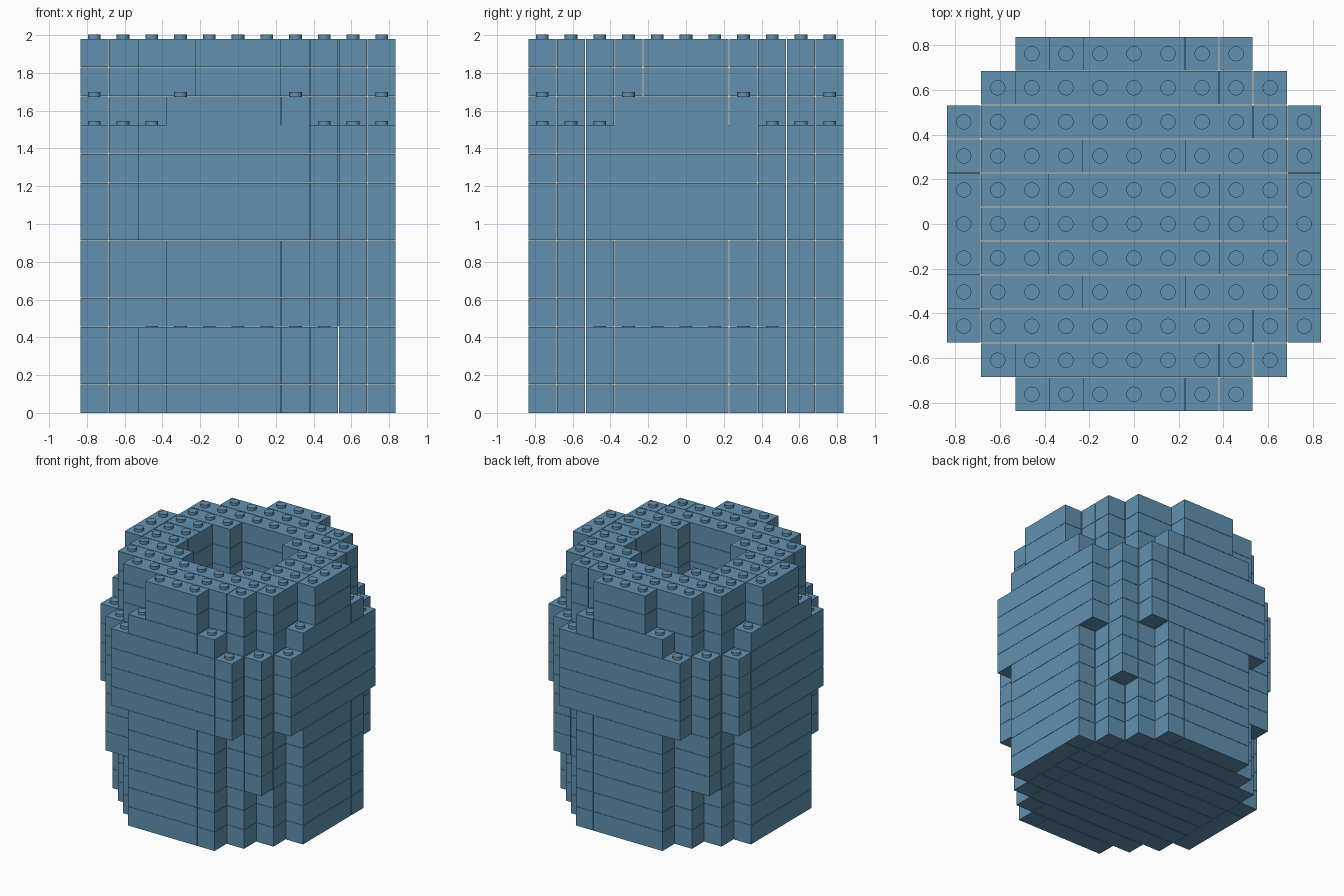
import bpy
import bmesh
import math
from mathutils import Matrix, Vector

if "Cube" in bpy.data.objects:
    bpy.data.objects.remove(bpy.data.objects["Cube"], do_unlink=True)

PITCH = 0.1522       # stud spacing
RISE = 0.1525        # course height
GAP = 0.004          # clearance between bricks
STUD_R, STUD_H = 0.034, 0.022
LENGTHS = (8, 6, 4, 3, 2, 1)

# One flat colour
blue = bpy.data.materials.new("dusty_blue")
blue.use_nodes = True
colour = (0.12, 0.285, 0.43, 1)
blue.diffuse_color = colour
blue.node_tree.nodes["Principled BSDF"].inputs["Base Color"].default_value = colour

# Barrel shape per course: (number of courses, outer radius squared, cavity radius squared)
BANDS = [(3, 29, -1), (3, 32, 10), (1, 34, 10), (2, 34, 13), (1, 34, 10),
         (1, 29, 5), (2, 26, 5)]
courses = []
for count, outer, inner in BANDS:
    cells = {(x, y) for x in range(-5, 6) for y in range(-5, 6)
             if inner < x * x + y * y <= outer}
    courses += [cells] * count


def lay_bricks(cells):
    """Cover cells with long bricks: along y on both sides, along x elsewhere."""
    free = set(cells)
    order = sorted(free, key=lambda c: (abs(c[0]) != 5, c[1], c[0]))
    for x, y in order:
        if (x, y) not in free:
            continue
        dx, dy = (0, 1) if abs(x) == 5 else (1, 0)
        for n in LENGTHS:
            run = [(x + dx * i, y + dy * i) for i in range(n)]
            if all(c in free for c in run):
                free.difference_update(run)
                yield run[0], run[-1]
                break


def add_brick(bm, first, last, z):
    size = Vector(((last[0] - first[0] + 1) * PITCH - GAP,
                   (last[1] - first[1] + 1) * PITCH - GAP, RISE - GAP / 2))
    centre = Vector(((first[0] + last[0]) * PITCH / 2,
                     (first[1] + last[1]) * PITCH / 2, z + size.z / 2))
    bmesh.ops.create_cube(bm, size=1, matrix=Matrix.LocRotScale(centre, None, size))


def add_stud(bm, cell, z):
    spot = Vector((cell[0] * PITCH, cell[1] * PITCH, z + STUD_H / 2 - GAP / 2))
    bmesh.ops.create_cone(bm, cap_ends=True, segments=24, radius1=STUD_R, radius2=STUD_R,
                          depth=STUD_H, matrix=Matrix.Translation(spot))


def finish(bm, name):
    mesh = bpy.data.meshes.new(name)
    bm.to_mesh(mesh)
    bm.free()
    mesh.materials.append(blue)
    obj = bpy.data.objects.new(name, mesh)
    bpy.context.collection.objects.link(obj)
    return obj


# Stack the courses, with studs wherever no brick sits above
for level, cells in enumerate(courses):
    bm = bmesh.new()
    for first, last in lay_bricks(cells):
        add_brick(bm, first, last, level * RISE)
    finish(bm, f"brick_course_{level + 1:02d}")

    above = courses[level + 1] if level + 1 < len(courses) else set()
    exposed = cells - above
    if exposed:
        bm = bmesh.new()
        for cell in sorted(exposed):
            add_stud(bm, cell, (level + 1) * RISE)
        studs = finish(bm, f"course_studs_{level + 1:02d}")
        bpy.ops.object.select_all(action="DESELECT")
        studs.select_set(True)
        bpy.context.view_layer.objects.active = studs
        bpy.ops.object.shade_smooth_by_angle(angle=math.radians(30))
